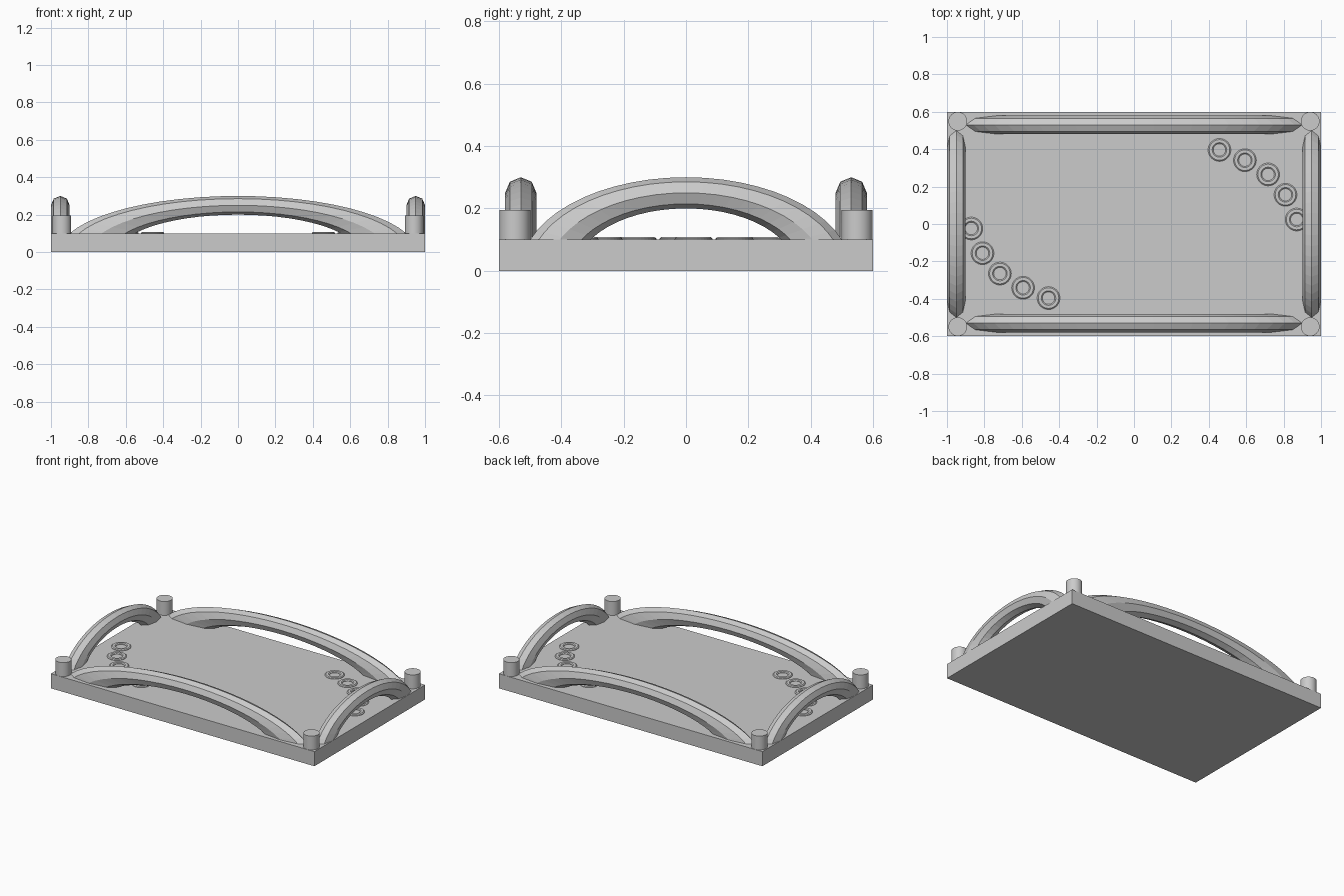
import bpy, bmesh, math
from mathutils import Vector

if "Cube" in bpy.data.objects:
    bpy.data.objects.remove(bpy.data.objects["Cube"])

grey = bpy.data.materials.new("plain grey")
grey.use_nodes = True
GREY = (0.6, 0.6, 0.6, 1)
grey.diffuse_color = GREY
grey.node_tree.nodes["Principled BSDF"].inputs["Base Color"].default_value = GREY

BASE_TOP = 0.1


def finish(name, bm, location=(0, 0, 0)):
    bmesh.ops.recalc_face_normals(bm, faces=bm.faces)
    mesh = bpy.data.meshes.new(name)
    bm.to_mesh(mesh)
    bm.free()
    mesh.materials.append(grey)
    obj = bpy.data.objects.new(name, mesh)
    obj.location = location
    bpy.context.collection.objects.link(obj)
    return obj


def smooth(obj, angle=30):
    bpy.ops.object.select_all(action='DESELECT')
    obj.select_set(True)
    bpy.context.view_layer.objects.active = obj
    bpy.ops.object.shade_smooth_by_angle(angle=math.radians(angle))


def bridge(bm, rings, closed):
    """Skin a list of vertex rings with quads."""
    pairs = list(zip(rings, rings[1:]))
    if closed:
        pairs.append((rings[-1], rings[0]))
    for a, b in pairs:
        for i in range(len(a)):
            j = (i + 1) % len(a)
            bm.faces.new((a[i], a[j], b[j], b[i]))


def arch(name, half_span, location, along_y=False, steps=28, sides=8):
    """Half torus stretched along its span, standing in the base."""
    major, minor = 0.25, 0.05
    stretch = half_span / (major + minor)
    bm = bmesh.new()
    rings = []
    for s in range(steps + 1):
        t = math.pi * s / steps
        ring = []
        for k in range(sides):
            a = math.tau * k / sides
            r = major + minor * math.cos(a)
            u, w = r * math.cos(t) * stretch, minor * math.sin(a)
            z = max(r * math.sin(t), 0.01)
            ring.append(bm.verts.new((w, u, z) if along_y else (u, w, z)))
        rings.append(ring)
    bridge(bm, rings, False)
    bm.faces.new(rings[0])
    bm.faces.new(rings[-1])
    finish(name, bm, location)


def stud_ring(name, location, steps=32):
    """Low flat ring with bevelled rims."""
    profile = [(0.061, -0.01), (0.061, 0.003), (0.055, 0.008),
               (0.039, 0.008), (0.033, 0.003), (0.033, -0.01)]
    bm = bmesh.new()
    rings = []
    for s in range(steps):
        t = math.tau * s / steps
        rings.append([bm.verts.new((r * math.cos(t), r * math.sin(t), z)) for r, z in profile])
    bridge(bm, rings, True)
    finish(name, bm, location)


# Flat base
bm = bmesh.new()
bmesh.ops.create_cube(bm, size=1)
bmesh.ops.scale(bm, vec=Vector((2, 1.2, BASE_TOP)), verts=bm.verts)
finish("base", bm, (0, 0, BASE_TOP / 2))

# Arched rails along the four edges
for label, side in (("front", -1), ("back", 1)):
    arch(label + "_rail", 0.954, (0, 0.53 * side, 0))
for label, side in (("right", -1), ("left", 1)):
    arch(label + "_rail", 0.53, (0.95 * side, 0, 0), along_y=True)

# Corner posts
for y_label, sy in (("front", -1), ("back", 1)):
    for x_label, sx in (("right", -1), ("left", 1)):
        bm = bmesh.new()
        bmesh.ops.create_cone(bm, cap_ends=True, segments=32, radius1=0.05,
                              radius2=0.05, depth=0.145)
        smooth(finish(f"{y_label}_{x_label}_post", bm, (0.942 * sx, 0.549 * sy, 0.1225)))

# Two curved rows of rings in opposite corners
row = [(0.457, 0.396), (0.593, 0.341), (0.717, 0.265), (0.81, 0.156), (0.87, 0.024)]
for label, sign in (("back_left", 1), ("front_right", -1)):
    for i, (x, y) in enumerate(row, 1):
        stud_ring(f"{label}_ring_{i}", (x * sign, y * sign, BASE_TOP))
